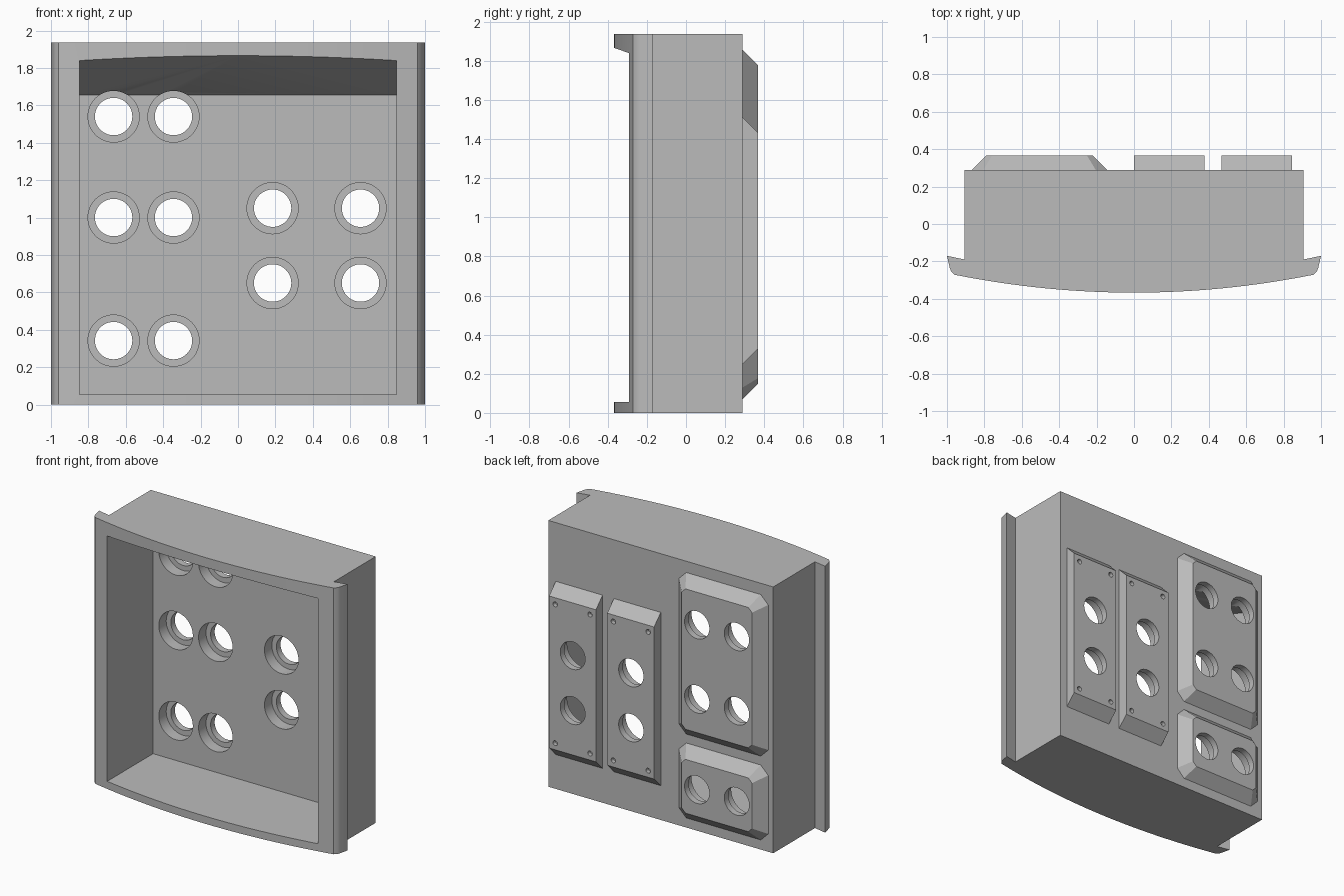
import bpy, bmesh, math

old = bpy.data.objects.get("Cube")
if old:
    bpy.data.objects.remove(old, do_unlink=True)

# Single material
grey = bpy.data.materials.new("plain grey")
grey.use_nodes = True
GREY = (0.5, 0.5, 0.5, 1)
grey.diffuse_color = GREY
grey.node_tree.nodes["Principled BSDF"].inputs["Base Color"].default_value = GREY

BACK = 0.29      # rear face of the housing
PLATE = 0.367    # outer face of the rear plates
SEAT = 0.32      # floor of the counterbores


def add_loft(bm, loops):
    """Skin a list of equal loops and close both ends."""
    rings = [[bm.verts.new(p) for p in loop] for loop in loops]
    for a, b in zip(rings, rings[1:]):
        for i in range(len(a)):
            j = (i + 1) % len(a)
            bm.faces.new((a[i], a[j], b[j], b[i]))
    bm.faces.new(rings[0])
    bm.faces.new(rings[-1])


def make(name, *lofts):
    bm = bmesh.new()
    for loops in lofts:
        add_loft(bm, loops)
    bmesh.ops.recalc_face_normals(bm, faces=bm.faces)
    mesh = bpy.data.meshes.new(name)
    bm.to_mesh(mesh)
    bm.free()
    mesh.materials.append(grey)
    ob = bpy.data.objects.new(name, mesh)
    bpy.context.collection.objects.link(ob)
    return ob


def circle(x, y, z, r, n):
    return [(x + r * math.cos(math.tau * i / n), y, z + r * math.sin(math.tau * i / n))
            for i in range(n)]


def bore(x, z):
    """Counterbored through hole, along y."""
    return [circle(x, y, z, r, 48) for y, r in
            ((0, 0.137), (SEAT, 0.137), (SEAT, 0.1), (0.5, 0.1))]


def screw(x, z):
    return [circle(x, y, z, 0.018, 16) for y in (PLATE - 0.03, 0.5)]


def outline(y, x0, x1, z0, z1, c):
    """Rectangle in xz, with corners cut by c."""
    if not c:
        return [(x0, y, z0), (x1, y, z0), (x1, y, z1), (x0, y, z1)]
    return [(x0 + c, y, z0), (x1 - c, y, z0), (x1, y, z0 + c), (x1, y, z1 - c),
            (x1 - c, y, z1), (x0 + c, y, z1), (x0, y, z1 - c), (x0, y, z0 + c)]


def plate(name, x0, x1, z0, z1, side, c0, c1):
    s = 0.077
    return make(name, [outline(BACK, x0, x1, z0, z1, c0),
                       outline(PLATE, x0 + side, x1 - side, z0 + s, z1 - s, c1)])


def cut(ob, cutter):
    cutter.hide_render = True
    mod = ob.modifiers.new("cut", 'BOOLEAN')
    mod.operation = 'DIFFERENCE'
    mod.solver = 'EXACT'
    mod.object = cutter
    bpy.ops.object.select_all(action='DESELECT')
    bpy.context.view_layer.objects.active = ob
    ob.select_set(True)
    bpy.ops.object.modifier_apply(modifier=mod.name)


# Housing: bowed front, side lips and square rear
N = 32
bow = [(x, -0.367 + 0.104 * x * x) for x in (-0.96 + 1.92 * i / N for i in range(N + 1))]
lip = [(0.978, -0.252), (0.985, -0.235), (1.0, -0.17), (0.905, -0.19), (0.905, BACK)]
profile = bow + lip + [(-x, y) for x, y in reversed(lip)]
housing = make("housing", [[(x, y, z) for x, y in profile] for z in (0, 1.937)])

# Front recess with a sloping ceiling
recess = [(-0.6, 0.055), (0.235, 0.055), (0.235, 1.655), (-0.6, 1.947)]
recess_cutter = make("recess_cutter", [[(x, y, z) for y, z in recess] for x in (-0.848, 0.848)])
cut(housing, recess_cutter)

# Rear plates
plates = [plate("upper_wide_plate", -0.865, -0.145, 0.68, 1.855, 0.077, 0.06, 0.03),
          plate("lower_wide_plate", -0.865, -0.145, 0.07, 0.615, 0.077, 0.06, 0.03),
          plate("inner_narrow_plate", 0.0, 0.377, 0.25, 1.51, 0, 0, 0),
          plate("outer_narrow_plate", 0.468, 0.845, 0.25, 1.51, 0, 0, 0)]

# Holes through the rear wall and plates
holes = [(x, z) for x in (-0.665, -0.345) for z in (0.342, 1.0, 1.54)]
holes += [(x, z) for x in (0.185, 0.655) for z in (0.65, 1.05)]
screws = [(x + dx, 0.88 + dz) for x in (0.188, 0.656)
          for dx in (-0.14, 0.14) for dz in (-0.505, 0.505)]
hole_cutter = make("hole_cutter", *[bore(x, z) for x, z in holes],
                   *[screw(x, z) for x, z in screws])
for ob in [housing] + plates:
    cut(ob, hole_cutter)
    bpy.ops.object.shade_smooth_by_angle(angle=math.radians(25))

for helper in (recess_cutter, hole_cutter):
    bpy.data.objects.remove(helper, do_unlink=True)
